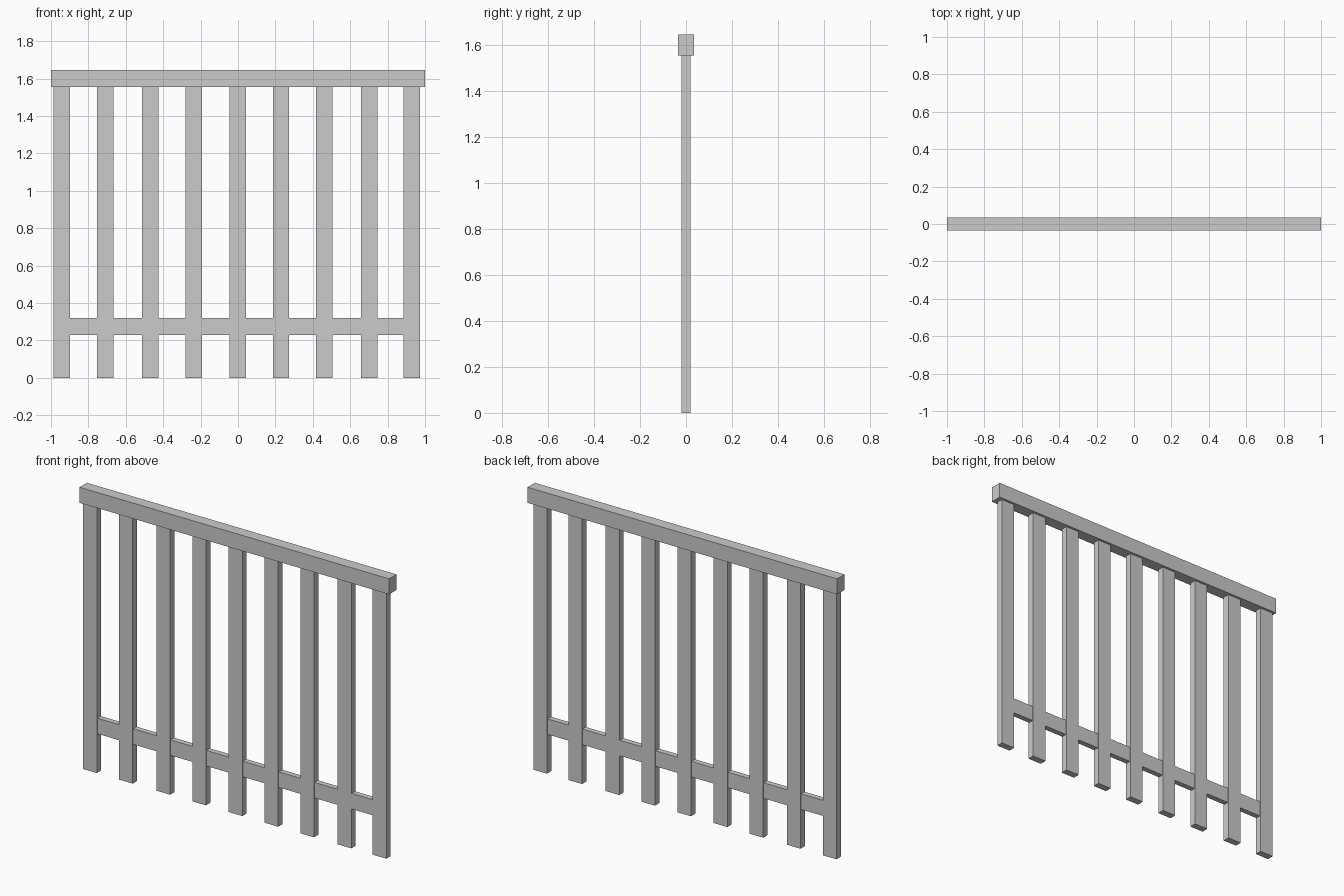
import bpy

if "Cube" in bpy.data.objects:
    bpy.data.objects.remove(bpy.data.objects["Cube"])


def box(name, x, y, z):
    """Axis-aligned box from (min, max) pairs."""
    bpy.ops.mesh.primitive_cube_add(size=1, location=[(a + b) / 2 for a, b in (x, y, z)])
    ob = bpy.context.object
    ob.name = name
    ob.scale = [b - a for a, b in (x, y, z)]
    bpy.ops.object.transform_apply(location=False, rotation=False, scale=True)
    return ob


# Top handrail
box("top_rail", (-1, 1), (-0.034, 0.034), (1.556, 1.647))

# Vertical balusters, slightly uneven spacing
centres = [-0.942, -0.710, -0.469, -0.237, -0.002, 0.230, 0.461, 0.702, 0.928]
for i, cx in enumerate(centres, 1):
    box(f"baluster_{i}", (cx - 0.044, cx + 0.044), (-0.02, 0.02), (0, 1.556))

# Lower rail, slightly thinner than the balusters
box("lower_rail", (centres[0] + 0.04, centres[-1] - 0.04), (-0.016, 0.016), (0.228, 0.319))
